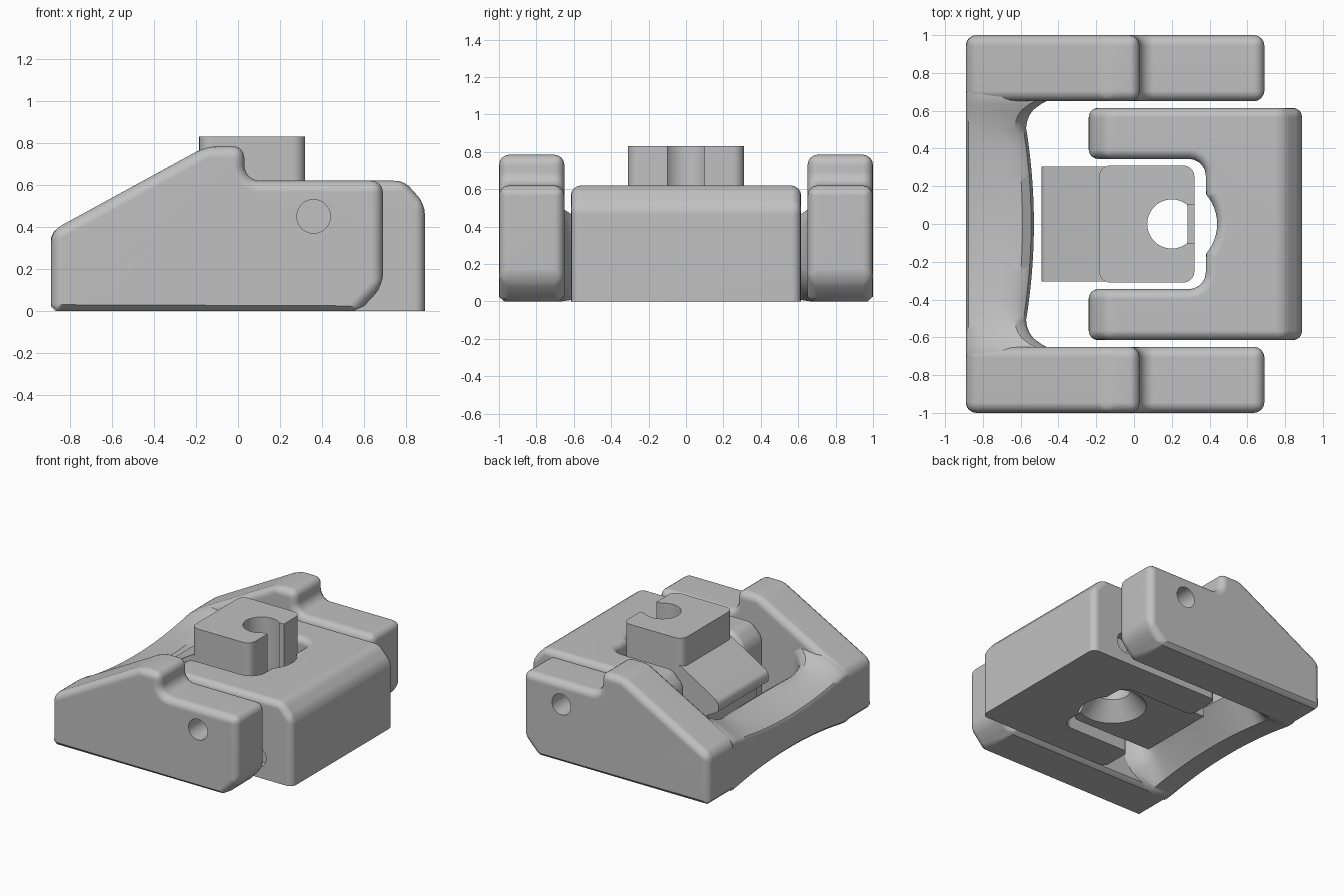
import bpy, bmesh, math
from mathutils import Vector

if "Cube" in bpy.data.objects:
    bpy.data.objects.remove(bpy.data.objects["Cube"])

grey = bpy.data.materials.new("light grey")
grey.use_nodes = True
grey.diffuse_color = (0.53, 0.53, 0.53, 1)
grey.node_tree.nodes["Principled BSDF"].inputs["Base Color"].default_value = (0.53, 0.53, 0.53, 1)


def finish(name, bm):
    bmesh.ops.recalc_face_normals(bm, faces=bm.faces)
    mesh = bpy.data.meshes.new(name)
    bm.to_mesh(mesh)
    bm.free()
    mesh.materials.append(grey)
    ob = bpy.data.objects.new(name, mesh)
    bpy.context.collection.objects.link(ob)
    return ob


def smooth(ob):
    bpy.ops.object.select_all(action="DESELECT")
    ob.select_set(True)
    bpy.context.view_layer.objects.active = ob
    bpy.ops.object.shade_smooth_by_angle(angle=math.radians(35))
    ob.modifiers.new("flat_normals", "WEIGHTED_NORMAL").keep_sharp = True


def prism(points, lo, hi, axis):
    """Extrude a profile: axis 'z' takes xy points, axis 'y' takes xz points."""
    bm = bmesh.new()
    place = (lambda a, b, h: (a, b, h)) if axis == "z" else (lambda a, b, h: (a, h, b))
    face = bm.faces.new([bm.verts.new(place(a, b, lo)) for a, b in points])
    new = bmesh.ops.extrude_face_region(bm, geom=[face])["geom"]
    move = Vector(place(0, 0, hi - lo))
    bmesh.ops.translate(bm, vec=move, verts=[v for v in new if isinstance(v, bmesh.types.BMVert)])
    bmesh.ops.recalc_face_normals(bm, faces=bm.faces)
    return bm


def round_edges(bm, width, keep, segments=4):
    edges = [e for e in bm.edges if e.calc_face_angle(0) > math.radians(20) and keep(e)]
    bmesh.ops.bevel(bm, geom=edges, offset=width, segments=segments,
                    profile=0.5, affect="EDGES", clamp_overlap=False)


def top_z(edge):
    return max(v.co.z for v in edge.verts)


def arc(cx, cy, r, start, end, n=8):
    return [(cx + r * math.cos(math.radians(start + (end - start) * i / n)),
             cy + r * math.sin(math.radians(start + (end - start) * i / n))) for i in range(n + 1)]


def cone(x, y, z0, z1, r0, r1):
    bm = bmesh.new()
    bmesh.ops.create_cone(bm, cap_ends=True, segments=48, radius1=r0, radius2=r1, depth=z1 - z0)
    bmesh.ops.translate(bm, vec=(x, y, (z0 + z1) / 2), verts=bm.verts)
    return bm


def cylinder_y(x, z, r, y0, y1):
    return prism(arc(x, z, r, 0, 352.5, 47), y0, y1, "y")


def boolean(ob, bm, operation):
    other = finish("cutter", bm)
    mod = ob.modifiers.new("cut", "BOOLEAN")
    mod.operation, mod.object, mod.solver = operation, other, "EXACT"
    bpy.context.view_layer.objects.active = ob
    bpy.ops.object.modifier_apply(modifier=mod.name)
    bpy.data.objects.remove(other)


# Side arms with chamfered bottoms and pin holes
ARM = ([(-0.89, 0), (0.58, 0), (0.69, 0.12), (0.69, 0.62)] + arc(0.105, 0.695, 0.075, 270, 180, 6)
       + [(0.03, 0.785), (-0.15, 0.785), (-0.89, 0.38)])
for side, label in ((1, "back"), (-1, "front")):
    lo, hi = sorted((side * 0.65, side))
    bm = prism(ARM, lo, hi, "y")
    round_edges(bm, 0.03, lambda e: top_z(e) < 0.01, segments=1)
    round_edges(bm, 0.055, lambda e: top_z(e) > 0.04)
    arm = finish(label + "_arm", bm)
    lo, hi = sorted((side * 0.6, side * 1.1))
    boolean(arm, cylinder_y(0.36, 0.45, 0.08, lo, hi), "DIFFERENCE")
    smooth(arm)


# Cross bar: section lofted between the arms, scooped on top and arched below
def bar_section(y):
    t = min(1, abs(y) / 0.66)
    inner = -0.53 - 0.04 * (t / 0.76) ** 2
    d = abs(y) - 0.51
    if d > 0:
        inner = -0.43 - math.sqrt(max(0, 0.14 ** 2 - min(d, 0.14) ** 2))
    rise = max(0, (t - 0.6) / 0.4) ** 2
    arch = 0.06 * (1 - t * t)
    sag = 0.07 * (1 - t * t)
    return [(-0.89, 0.02 + arch), (-0.89, 0.35 - sag), (-0.875, 0.38 - sag),
            (-0.82, 0.405 + 0.01 * rise - sag), (-0.7, 0.42 + 0.05 * rise - 0.7 * sag),
            (inner - 0.06, 0.41 + 0.09 * rise - 0.5 * sag),
            (inner - 0.015, 0.38 + 0.09 * rise - 0.5 * sag), (inner, 0.34 + 0.09 * rise - 0.5 * sag),
            (inner, 0.26 - 0.1 * rise), (inner - 0.06, 0.17 + 0.5 * arch - 0.1 * rise),
            (-0.71, arch), (-0.87, arch)]


bm = bmesh.new()
rows = []
for i in range(45):
    y = -0.7 + 1.4 * i / 44
    rows.append([bm.verts.new((x, y, z)) for x, z in bar_section(y)])
for a, b in zip(rows, rows[1:]):
    for j in range(len(a)):
        k = (j + 1) % len(a)
        bm.faces.new((a[j], a[k], b[k], b[j]))
bm.faces.new(rows[0])
bm.faces.new(rows[-1])
smooth(finish("cross_bar", bm))

# Slotted base block with sloped ends, rounded notch and side dimples
slot = [(-0.24, -0.345)] + arc(0.29, -0.255, 0.09, -90, 0, 5)
slot_back = [(x, -y) for x, y in slot]
notch = arc(0.2, 0, 0.24, 41, -41, 12)
outline = [(-0.24, -0.615), (0.89, -0.615), (0.89, 0.615), (-0.24, 0.615)]
bm = prism(outline + slot_back + notch + slot[::-1], 0, 0.62, "z")
for x, normal in ((0.79, (0.11, 0, 0.1)), (-0.15, (-0.1, 0, 0.09))):
    bmesh.ops.bisect_plane(bm, geom=bm.verts[:] + bm.edges[:] + bm.faces[:],
                           plane_co=(x, 0, 0.62), plane_no=normal, clear_outer=True)
    bmesh.ops.holes_fill(bm, edges=[e for e in bm.edges if e.is_boundary])
bmesh.ops.recalc_face_normals(bm, faces=bm.faces)


def rounded_on_block(e):
    a, b = (v.co for v in e.verts)
    upright = (a - b).xy.length < 0.001
    return top_z(e) > 0.01 and not (upright and 0.3 < a.x < 0.5)


round_edges(bm, 0.05, rounded_on_block)
block = finish("base_block", bm)
for side in (1, -1):
    lo, hi = sorted((side * 0.53, side * 0.7))
    boolean(block, cylinder_y(0.59, 0.16, 0.08, lo, hi), "DIFFERENCE")
smooth(block)

# Clamp: tall rounded head joined to a sloping nose
head = (arc(-0.125, -0.25, 0.06, 180, 270, 6) + arc(0.26, -0.25, 0.06, 270, 360, 6)
        + arc(0.26, 0.25, 0.06, 0, 90, 6) + arc(-0.125, 0.25, 0.06, 90, 180, 6))
clamp = finish("clamp", prism(head, 0.06, 0.83, "z"))
NOSE = [(-0.49, 0.36), (-0.49, 0.41), (-0.47, 0.44), (-0.17, 0.62), (0, 0.62), (0, 0.06),
        (-0.39, 0.06), (-0.39, 0.3), (-0.47, 0.345)]
boolean(clamp, prism(NOSE, -0.305, 0.305, "y"), "UNION")
# Bolt hole with one flat side, side slot and flared seat
hole = [(min(x, 0.283), y) for x, y in arc(0.2, 0, 0.13, 0, 352.5, 47) if x < 0.283 or abs(y) > 0.09]
boolean(clamp, prism(hole, -0.1, 1, "z"), "DIFFERENCE")
boolean(clamp, prism([(0.27, -0.1), (0.5, -0.1), (0.5, 0.1), (0.27, 0.1)], 0.3, 1, "z"), "DIFFERENCE")
boolean(clamp, cone(0.2, 0, 0.05, 0.2, 0.25, 0.12), "DIFFERENCE")
smooth(clamp)
